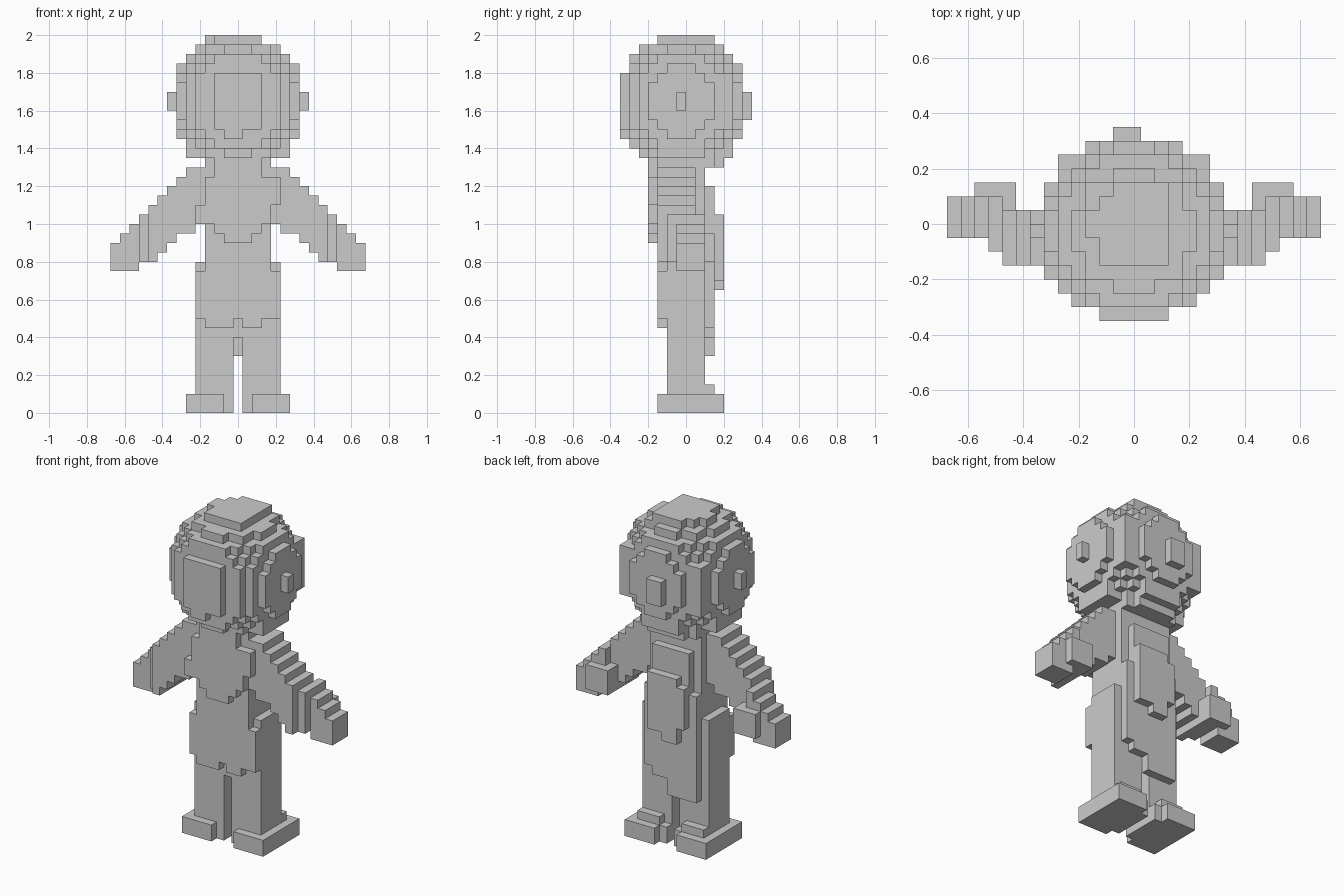
import bpy
import bmesh
import math
from itertools import product
from mathutils import Vector

U = 0.05  # block size
OFFSET = Vector((-0.5, 0, 0))  # a column of blocks is centred on x = 0

if "Cube" in bpy.data.objects:
    bpy.data.objects.remove(bpy.data.objects["Cube"], do_unlink=True)


def box(x, y, z):
    """Blocks filling the given x, y and z spans."""
    spans = [range(round(a / U - o), round(b / U - o))
             for (a, b), o in zip((x, y, z), OFFSET)]
    return set(product(*spans))


def ball(centre, radius):
    """Blocks whose centres lie inside a sphere."""
    n = math.ceil(radius / U) + 1
    base = [round(c / U) for c in centre]
    half = Vector((0.5, 0.5, 0.5)) + OFFSET
    near = product(*(range(b - n, b + n) for b in base))
    return {c for c in near
            if ((Vector(c) + half) * U - Vector(centre)).length <= radius}


def mirror(cells):
    return {(-i, j, k) for i, j, k in cells}


def build(name, cells, solid):
    """Skin the blocks of one part, leaving out faces inside the solid."""
    bm = bmesh.new()
    verts = {}

    def vert(p):
        if p not in verts:
            verts[p] = bm.verts.new((Vector(p) + OFFSET) * U)
        return verts[p]

    for c in sorted(cells):
        for axis, side in product(range(3), (0, 1)):
            other = list(c)
            other[axis] += 2 * side - 1
            if tuple(other) in solid:
                continue
            u, v = (axis + 1) % 3, (axis + 2) % 3
            ring = []
            for du, dv in ((0, 0), (1, 0), (1, 1), (0, 1)):
                p = list(c)
                p[axis] += side
                p[u] += du
                p[v] += dv
                ring.append(vert(tuple(p)))
            bm.faces.new(ring if side else ring[::-1])
    mesh = bpy.data.meshes.new(name)
    bm.to_mesh(mesh)
    bm.free()
    bpy.context.collection.objects.link(bpy.data.objects.new(name, mesh))


# Head: round ball with a flat face, a crown and a small knob at the back
head = ball((0, -0.025, 1.65), 0.352)
head -= box((-0.325, 0.325), (-0.4, -0.3), (1.3, 2))
head -= box((-0.325, 0.325), (-0.4, 0.4), (1.95, 2))
face = box((-0.125, 0.125), (-0.35, -0.3), (1.5, 1.8))
face |= box((-0.075, 0.025), (-0.35, -0.3), (1.45, 1.5))
crown = box((-0.125, 0.125), (-0.15, 0.1), (1.95, 2))
crown |= box((-0.075, 0.125), (0.1, 0.15), (1.95, 2))
crown |= box((-0.175, -0.125), (-0.05, 0.05), (1.95, 2))
head |= box((-0.275, 0.275), (-0.15, 0.1), (1.35, 1.45))
head |= box((-0.275, 0.275), (0.15, 0.25), (1.5, 1.8))
head |= box((-0.125, 0.125), (0, 0.25), (1.35, 1.4))
knob = box((-0.075, 0.025), (0.3, 0.35), (1.55, 1.7))
neck = box((-0.175, 0.175), (-0.15, 0.15), (1.3, 1.35))
neck |= box((-0.125, 0.125), (-0.2, 0.2), (1.3, 1.35))

# Torso with a raised chest
torso = box((-0.175, 0.175), (-0.15, 0.1), (0.5, 1.3))
chest = box((-0.175, 0.175), (-0.2, -0.15), (1, 1.25))
chest |= box((-0.125, 0.125), (-0.2, -0.15), (0.95, 1.3))
chest |= box((-0.075, 0.075), (-0.2, -0.15), (0.9, 1.3))
chest |= box((-0.225, -0.175), (-0.2, -0.15), (1, 1.1))
chest |= box((0.175, 0.225), (-0.2, -0.15), (1.1, 1.25))

# Long back panel with a pack on it
back_panel = box((-0.125, 0.125), (0.1, 0.15), (0.4, 1.2))
back_panel |= box((-0.175, 0.175), (0.1, 0.15), (0.45, 0.95))
back_panel |= box((-0.175, 0.025), (0.1, 0.15), (0.3, 0.45))
pack = box((-0.125, 0.125), (0.15, 0.2), (0.75, 1))
pack |= box((-0.075, 0.125), (0.15, 0.2), (0.7, 1.05))
pack |= box((-0.075, 0.025), (0.15, 0.2), (0.65, 0.7))

# Hips and the front flap
hips = box((-0.225, 0.225), (-0.1, 0.1), (0.4, 0.8))
flap = box((-0.225, 0.225), (-0.15, -0.1), (0.5, 0.75))
flap |= box((-0.175, 0.175), (-0.15, -0.1), (0.5, 0.8))
for side in (-1, 1):
    flap |= box(sorted((side * 0.025, side * 0.125)), (-0.15, -0.1), (0.45, 0.5))
flap |= box((-0.175, -0.125), (-0.15, -0.1), (0.45, 0.5))

# Left leg and shoe
leg = box((0.025, 0.225), (-0.1, 0.1), (0, 0.4))
shoe = box((0.075, 0.275), (-0.15, 0.2), (0, 0.1))
shoe |= box((0.025, 0.275), (-0.1, 0.15), (0, 0.1))
shoe |= box((0.075, 0.225), (0.1, 0.15), (0.1, 0.15))

# Left arm: one stepped column of blocks after another
arm, hand = set(), set()
bottoms = (1, 0.95, 0.95, 0.9, 0.85, 0.8, 0.8, 0.75, 0.75, 0.75)
for n, low in enumerate(bottoms):
    x = 0.175 + n * U
    top = min(1.3, 1.35 - n * U)
    if n < 6:
        arm |= box((x, x + U), (-0.15, 0.05), (low, top))
    elif n == 6:
        arm |= box((x, x + U), (-0.1, 0.1), (low, top))
    else:
        hand |= box((x, x + U), (-0.05, 0.1), (low, top))
hand |= box((0.425, 0.575), (0.05, 0.15), (0.8, 0.95))

parts = {
    "head": head, "face": face, "crown": crown, "head_knob": knob,
    "neck": neck, "torso": torso, "chest": chest,
    "back_panel": back_panel, "back_pack": pack, "hips": hips, "flap": flap,
}
for name, cells in (("leg", leg), ("shoe", shoe), ("arm", arm), ("hand", hand)):
    parts["left_" + name] = cells
    parts["right_" + name] = mirror(cells)

# Each block belongs to the first part that claims it
solid = set()
for name in parts:
    parts[name] = parts[name] - solid
    solid |= parts[name]
for name, cells in parts.items():
    build(name, cells, solid)
